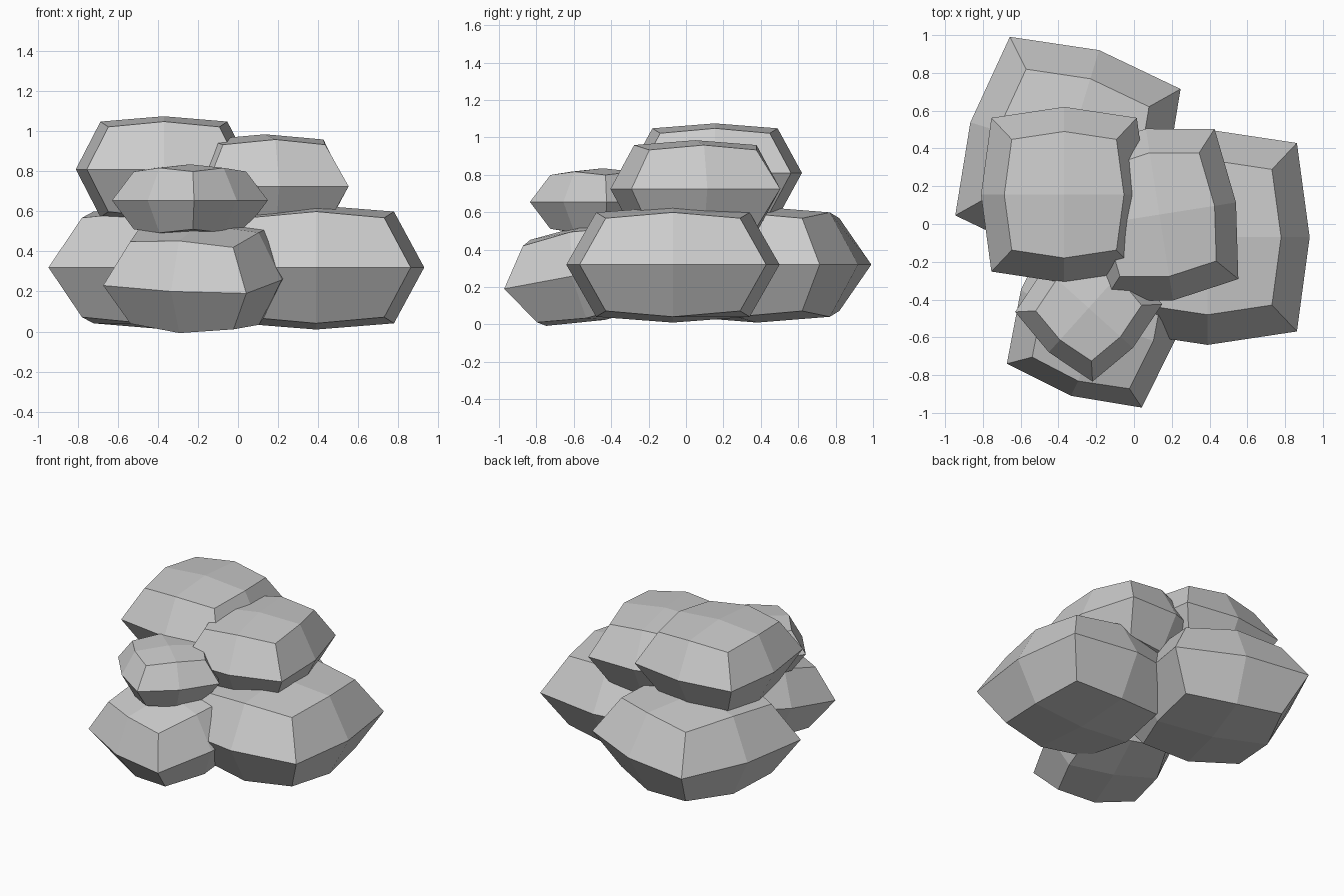
import bpy, bmesh
from math import radians
from mathutils import Euler

if "Cube" in bpy.data.objects:
    bpy.data.objects.remove(bpy.data.objects["Cube"])


def boulder(name, centre, half, rot):
    """Cube cut once per edge, pinched toward top, bottom and corners."""
    bm = bmesh.new()
    bmesh.ops.create_cube(bm, size=2)
    bmesh.ops.subdivide_edges(bm, edges=bm.edges[:], cuts=1, use_grid_fill=True)
    for v in bm.verts:
        x, y, z = (round(c) for c in v.co)
        pinch = 0.72 if z else 1.0
        v.co.x = half[0] * x * pinch * (0.875 if y else 1.0)
        v.co.y = half[1] * y * pinch * (0.875 if x else 1.0)
        v.co.z = half[2] * z * (1.0, 0.9, 0.8)[abs(x) + abs(y)]
    me = bpy.data.meshes.new(name)
    bm.to_mesh(me)
    bm.free()
    ob = bpy.data.objects.new(name, me)
    ob.location = centre
    ob.rotation_euler = Euler([radians(a) for a in rot])
    bpy.context.collection.objects.link(ob)
    return ob


# Bottom layer
boulder("right_base_boulder", (0.39, -0.07, 0.32), (0.54, 0.57, 0.31), (0, 0, 0))
boulder("back_base_boulder", (-0.35, 0.38, 0.32), (0.54, 0.565, 0.31), (0, 0, -17))
boulder("front_base_boulder", (-0.19, -0.48, 0.28), (0.43, 0.46, 0.26), (10, 3, -18))

# Upper layer
boulder("top_boulder", (-0.37, 0.155, 0.81), (0.44, 0.465, 0.265), (0, 0, 0))
boulder("right_upper_boulder", (0.135, 0.05, 0.725), (0.41, 0.46, 0.26), (0, 0, 9))
boulder("small_front_boulder", (-0.24, -0.445, 0.655), (0.315, 0.315, 0.18), (0, 0, -42))
